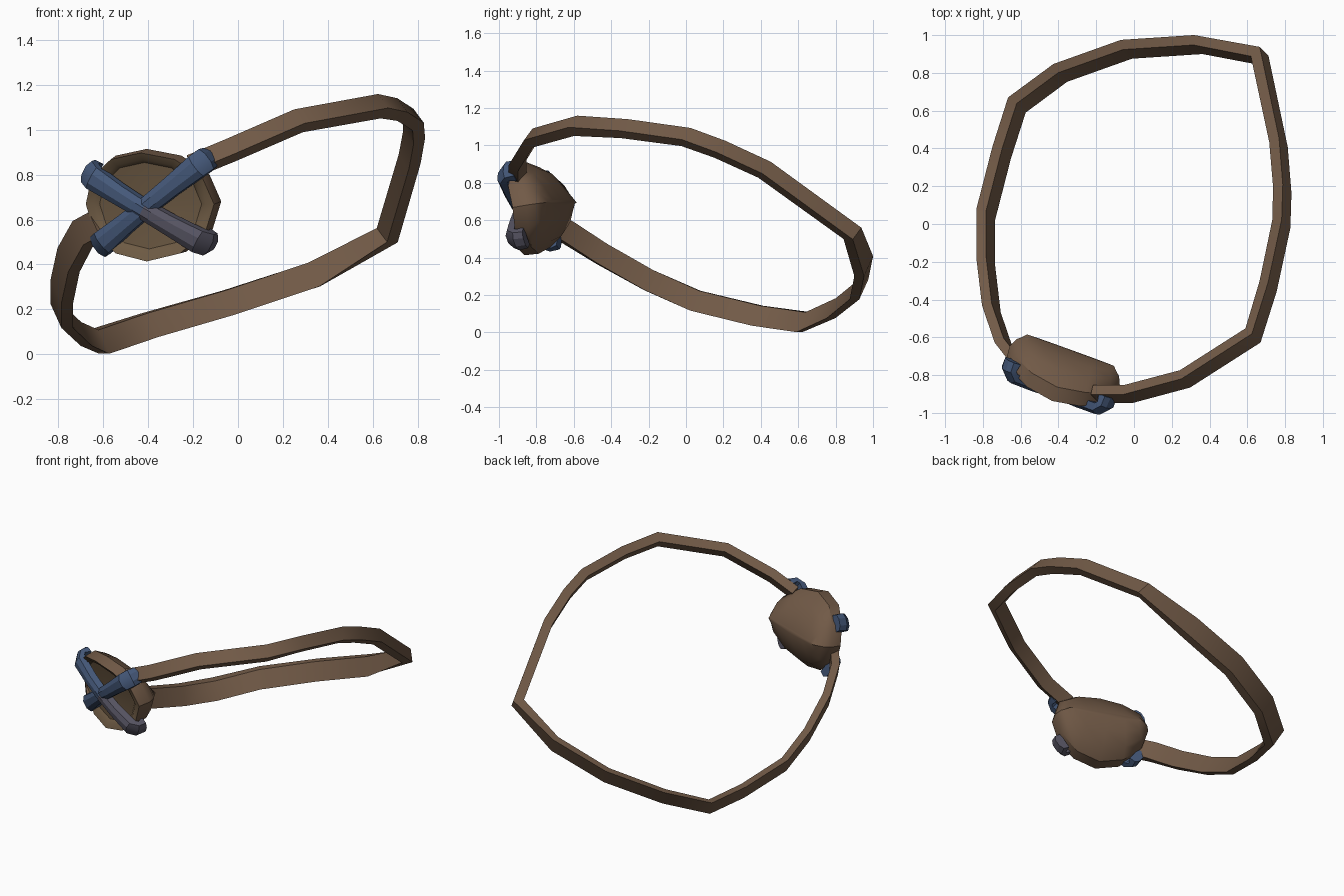
import bpy, bmesh, math
from mathutils import Vector

if "Cube" in bpy.data.objects:
    bpy.data.objects.remove(bpy.data.objects["Cube"])


def material(name, rgb):
    m = bpy.data.materials.new(name)
    m.diffuse_color = (*rgb, 1)
    m.use_nodes = True
    m.node_tree.nodes["Principled BSDF"].inputs["Base Color"].default_value = m.diffuse_color
    return m


BROWN = material("brown leather", (0.165, 0.101, 0.062))
TAN = material("olive brown lining", (0.152, 0.101, 0.056))
BLUE = material("blue cloth", (0.06, 0.10, 0.195))
GREY = material("grey cloth", (0.095, 0.09, 0.125))


def loft(name, rings, mats, rule=None, angle=30):
    """Join equal-sized closed rings into a capped solid."""
    bm = bmesh.new()
    vs = [[bm.verts.new(p) for p in r] for r in rings]
    n = len(vs[0])
    for k, (a, b) in enumerate(zip(vs, vs[1:])):
        for i in range(n):
            j = (i + 1) % n
            f = bm.faces.new((a[i], a[j], b[j], b[i]))
            f.material_index = rule(k) if rule else 0
    for k, ring in ((0, vs[0]), (len(vs), vs[-1])):
        f = bm.faces.new(ring)
        f.material_index = rule(k) if rule else 0
    bmesh.ops.recalc_face_normals(bm, faces=bm.faces)
    me = bpy.data.meshes.new(name)
    bm.to_mesh(me)
    bm.free()
    ob = bpy.data.objects.new(name, me)
    bpy.context.collection.objects.link(ob)
    for m in mats:
        me.materials.append(m)
    bpy.ops.object.select_all(action='DESELECT')
    ob.select_set(True)
    bpy.context.view_layer.objects.active = ob
    bpy.ops.object.shade_smooth_by_angle(angle=math.radians(angle))
    return ob


# Head strap: tilted band, open where it meets the patch
strap_path = [
    (-0.20, -0.90, 0.84), (-0.03, -0.90, 0.91), (0.27, -0.82, 1.04),
    (0.63, -0.59, 1.105), (0.71, -0.33, 1.09), (0.78, 0.0, 1.045),
    (0.785, 0.18, 0.98), (0.765, 0.42, 0.87), (0.665, 0.89, 0.53),
    (0.34, 0.95, 0.355), (-0.04, 0.925, 0.23), (-0.39, 0.80, 0.13),
    (-0.62, 0.63, 0.055), (-0.70, 0.38, 0.09), (-0.785, 0.05, 0.17),
    (-0.785, -0.20, 0.28), (-0.755, -0.45, 0.42), (-0.69, -0.64, 0.54),
    (-0.62, -0.73, 0.58)]
pts = [Vector(p) for p in strap_path]
rings = []
for i, p in enumerate(pts):
    d0 = (p - pts[max(i - 1, 0)]).normalized()
    d1 = (pts[min(i + 1, len(pts) - 1)] - p).normalized()
    t = (d0 + d1).normalized()
    if i <= 8:      # front and right: leaning square to the tilt
        up = Vector((-0.51, 0.51, 0.69)).normalized()
        side, half_t, half_h = t.cross(up).normalized(), 0.03, 0.045
    else:           # back and left: level top and bottom edges
        up = Vector((-0.38, 0.38, 0.84)).normalized()
        side, half_t, half_h = t.cross(Vector((0, 0, 1))).normalized(), 0.026, 0.063
    half_t /= max(0.6, t.dot(d1 if d1.length else d0))
    rings.append([p + side * s * half_t + up * h * half_h
                  for s, h in ((-1, -1), (1, -1), (1, 1), (-1, 1))])
loft("head_strap", rings, [BROWN], angle=50)

# Patch frame: u sideways, v upward, n forward
C = Vector((-0.42, -0.90, 0.655))
u = Vector((0.94, -0.34, 0)).normalized()
n = Vector((-0.335, -0.925, -0.16)).normalized()
v = u.cross(n).normalized()
if v.z < 0:
    v = -v


def local(a, b, d):
    return C + u * a + v * b + n * d


# Patch body: hollow front with a raised rim, and a deep ridged back
# each ring: width scale, height scale, depth, sideways bend
patch_rings = [(0.30, 0.30, -0.055, 0.085), (0.78, 0.78, -0.04, 0.085),
               (0.85, 0.85, -0.018, 0.085), (0.98, 0.98, 0.0, 0.085),
               (1.0, 1.0, -0.08, 0.08), (0.93, 0.78, -0.16, 0.055),
               (0.86, 0.40, -0.215, 0.015), (0.79, 0.06, -0.25, 0.0)]
rings = []
for su, sv, d, bend in patch_rings:
    ring = []
    for i in range(12):
        a = math.tau * i / 12
        ca, sa = math.cos(a) * su, math.sin(a) * sv
        ring.append(local(0.31 * ca, 0.25 * sa, d - bend * ca * ca))
    rings.append(ring)
loft("eye_patch", rings, [BROWN, TAN], lambda k: 1 if k < 3 else 0, 35)

# Crossed cloth bars: bevelled section, hooked back over the rim
bars = {"cross_bar_falling": ((-0.275, 0.145), (0.265, -0.175), 0.006, True),
        "cross_bar_rising": ((-0.245, -0.185), (0.275, 0.20), 0.0, False)}
for name, (a, b, lift, two_tone) in bars.items():
    a, b = Vector(a), Vector(b)
    direction = (b - a).normalized()
    across = Vector((-direction.y, direction.x))
    # place along the bar, depth, half width, outward lean of the section
    stations = [(0.00, -0.12, 0.054, -1), (-0.005, -0.07, 0.058, -0.7),
                (0.05, -0.035, 0.057, 0), (0.28, -0.02, 0.048, 0),
                (0.50, -0.015, 0.044, 0), (0.72, -0.02, 0.048, 0),
                (0.95, -0.035, 0.057, 0), (1.005, -0.07, 0.058, 0.7),
                (1.00, -0.12, 0.054, 1)]
    rings = []
    for t, d, w, lean in stations:
        p = a.lerp(b, t)
        ring = []
        for s, h in ((-1, -0.03), (-0.95, 0.012), (-0.4, 0.03),
                     (0.4, 0.03), (0.95, 0.012), (1, -0.03)):
            q = p + across * s * w + direction * h * lean
            ring.append(local(q.x, q.y, d + lift + h * (1 - abs(lean))))
        rings.append(ring)
    rule = (lambda k: 1 if k >= 4 else 0) if two_tone else None
    loft(name, rings, [BLUE, GREY], rule, 25)
